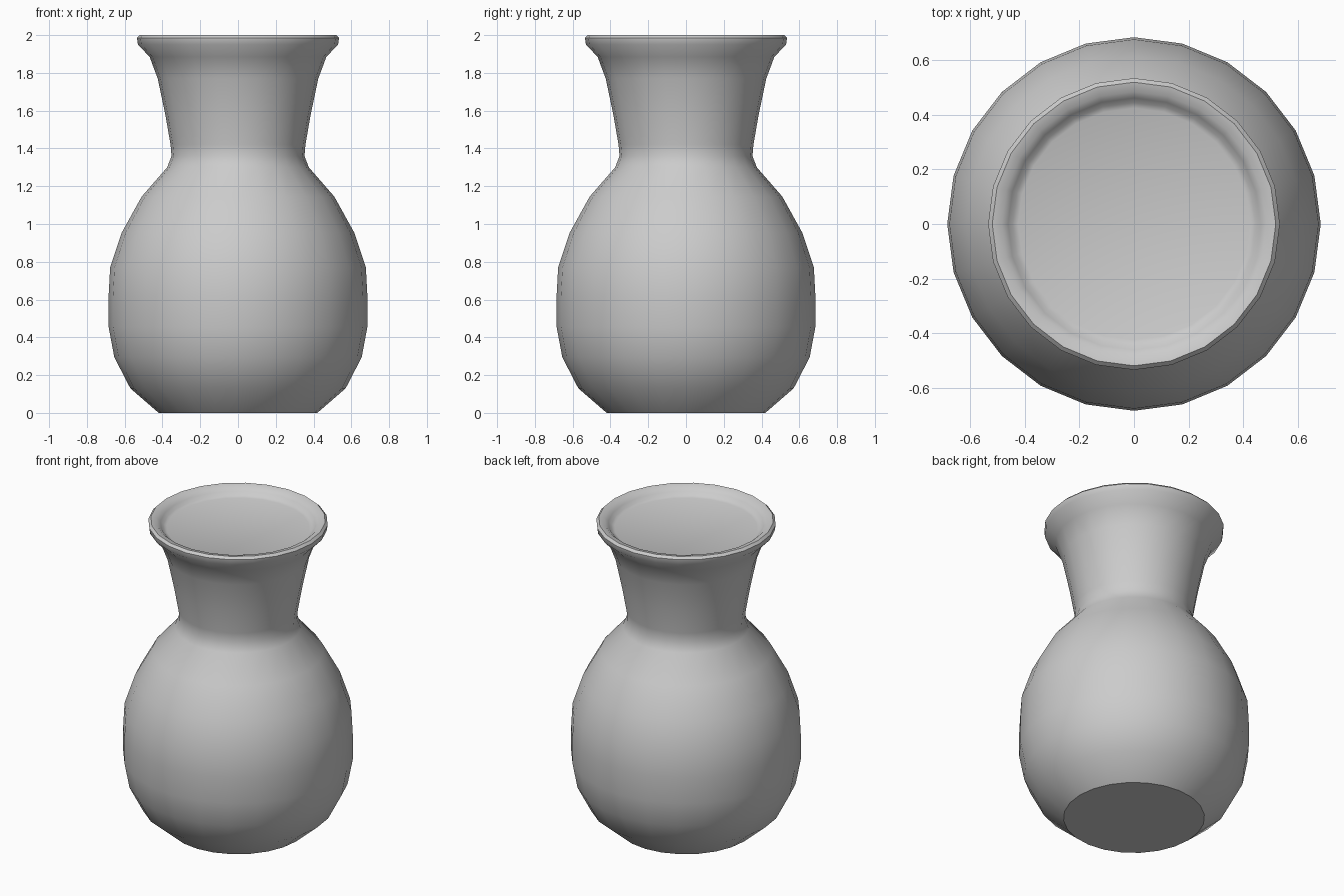
import bpy, bmesh, math

if "Cube" in bpy.data.objects:
    bpy.data.objects.remove(bpy.data.objects["Cube"])

SIDES = 24

# Outline from the foot up to the lip, then into the shallow filled mouth (radius, height)
PROFILE = [
    (0.42, 0.0), (0.57, 0.13), (0.655, 0.295), (0.685, 0.455), (0.685, 0.62),
    (0.677, 0.77), (0.615, 0.955), (0.51, 1.145), (0.375, 1.30), (0.352, 1.36),
    (0.357, 1.42), (0.385, 1.58), (0.425, 1.77), (0.468, 1.885), (0.53, 1.95),
    (0.535, 1.985), (0.52, 2.0), (0.485, 1.993), (0.462, 1.972), (0.445, 1.953),
    (0.425, 1.945),
]


def lathe(name, profile, sides):
    bm = bmesh.new()
    rings = []
    for r, z in profile:
        rings.append([bm.verts.new((r * math.cos(2 * math.pi * i / sides),
                                    r * math.sin(2 * math.pi * i / sides), z))
                      for i in range(sides)])
    for low, high in zip(rings, rings[1:]):
        for i in range(sides):
            j = (i + 1) % sides
            bm.faces.new((low[i], low[j], high[j], high[i]))
    # Close the foot and the mouth
    bm.faces.new(rings[0][::-1])
    bm.faces.new(rings[-1])
    mesh = bpy.data.meshes.new(name)
    bm.to_mesh(mesh)
    bm.free()
    obj = bpy.data.objects.new(name, mesh)
    bpy.context.collection.objects.link(obj)
    return obj


# Vase body with neck and lip
vase = lathe("vase", PROFILE, SIDES)
bpy.context.view_layer.objects.active = vase
vase.select_set(True)
bpy.ops.object.shade_smooth_by_angle(angle=math.radians(38))
